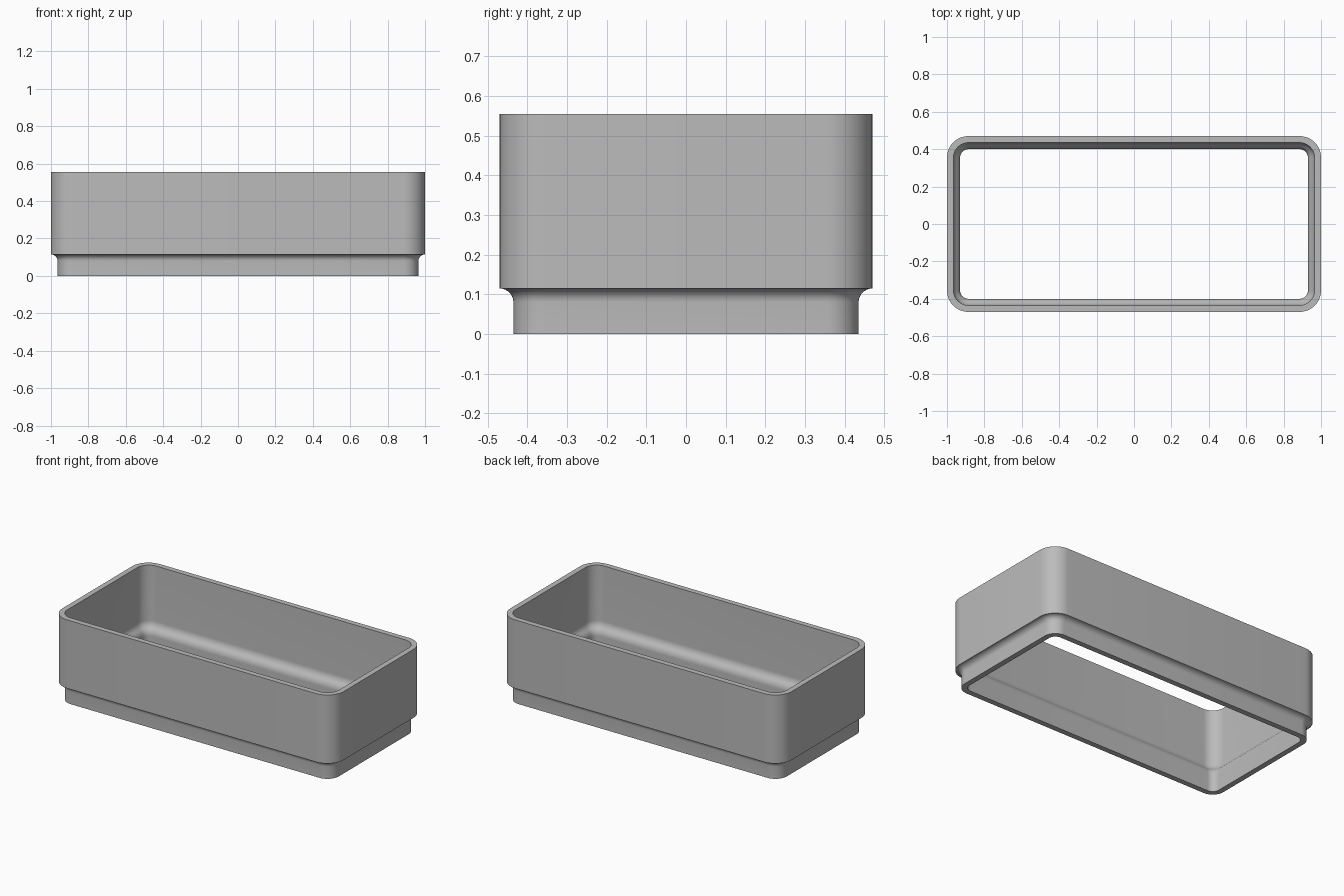
import bpy, bmesh, math

cube = bpy.data.objects.get("Cube")
if cube:
    bpy.data.objects.remove(cube, do_unlink=True)

HALF_X, HALF_Y, HEIGHT = 1.0, 0.47, 0.555
RADIUS = 0.115       # outer corner radius
WALL = 0.035         # wall thickness, also the step of the foot
STEP_Z = 0.115       # where the foot meets the body
SLOPE_Z = 0.2        # top of the inner slope
CORNER_STEPS = 12
ARC_STEPS = 8

grey = bpy.data.materials.new("plain grey")
grey.use_nodes = True
colour = (0.5, 0.5, 0.5, 1)
grey.diffuse_color = colour
grey.node_tree.nodes["Principled BSDF"].inputs["Base Color"].default_value = colour


def ring(bm, inset, z):
    """Rounded rectangle, inset from the outer wall, at height z."""
    r = RADIUS - inset
    verts = []
    for quarter, (sx, sy) in enumerate([(1, 1), (-1, 1), (-1, -1), (1, -1)]):
        cx, cy = sx * (HALF_X - RADIUS), sy * (HALF_Y - RADIUS)
        for i in range(CORNER_STEPS + 1):
            a = math.pi / 2 * (quarter + i / CORNER_STEPS)
            verts.append(bm.verts.new((cx + r * math.cos(a), cy + r * math.sin(a), z)))
    return verts


# Wall section as (inset, height): foot, concave fillet, outer wall, rim
section = [(2 * WALL, 0), (WALL, 0)]
for i in range(ARC_STEPS + 1):
    a = math.pi / 2 * i / ARC_STEPS
    section.append((WALL * math.cos(a), STEP_Z - WALL + WALL * math.sin(a)))
section += [(0, HEIGHT), (WALL, HEIGHT)]

# Inner slope: a soft S curve from the body down to the foot
bend = math.radians(45)
r = WALL / (2 * (1 - math.cos(bend)))
mid_z = SLOPE_Z - r * math.sin(bend)
upper = []
for i in range(ARC_STEPS + 1):
    a = bend * i / ARC_STEPS
    upper.append((r * (1 - math.cos(a)), r * math.sin(a)))
section += [(WALL + d, SLOPE_Z - h) for d, h in upper]
section += [(2 * WALL - d, 2 * mid_z - SLOPE_Z + h) for d, h in reversed(upper[:-1])]

# Sweep the section around the open frame
bm = bmesh.new()
rings = [ring(bm, inset, z) for inset, z in section]
for k, low in enumerate(rings):
    high = rings[(k + 1) % len(rings)]
    n = len(low)
    for i in range(n):
        j = (i + 1) % n
        bm.faces.new((low[i], low[j], high[j], high[i]))
bmesh.ops.recalc_face_normals(bm, faces=bm.faces)

mesh = bpy.data.meshes.new("box_frame")
bm.to_mesh(mesh)
bm.free()
mesh.materials.append(grey)
frame = bpy.data.objects.new("box_frame", mesh)
bpy.context.collection.objects.link(frame)

bpy.ops.object.select_all(action='DESELECT')
frame.select_set(True)
bpy.context.view_layer.objects.active = frame
bpy.ops.object.shade_smooth_by_angle(angle=math.radians(30))
